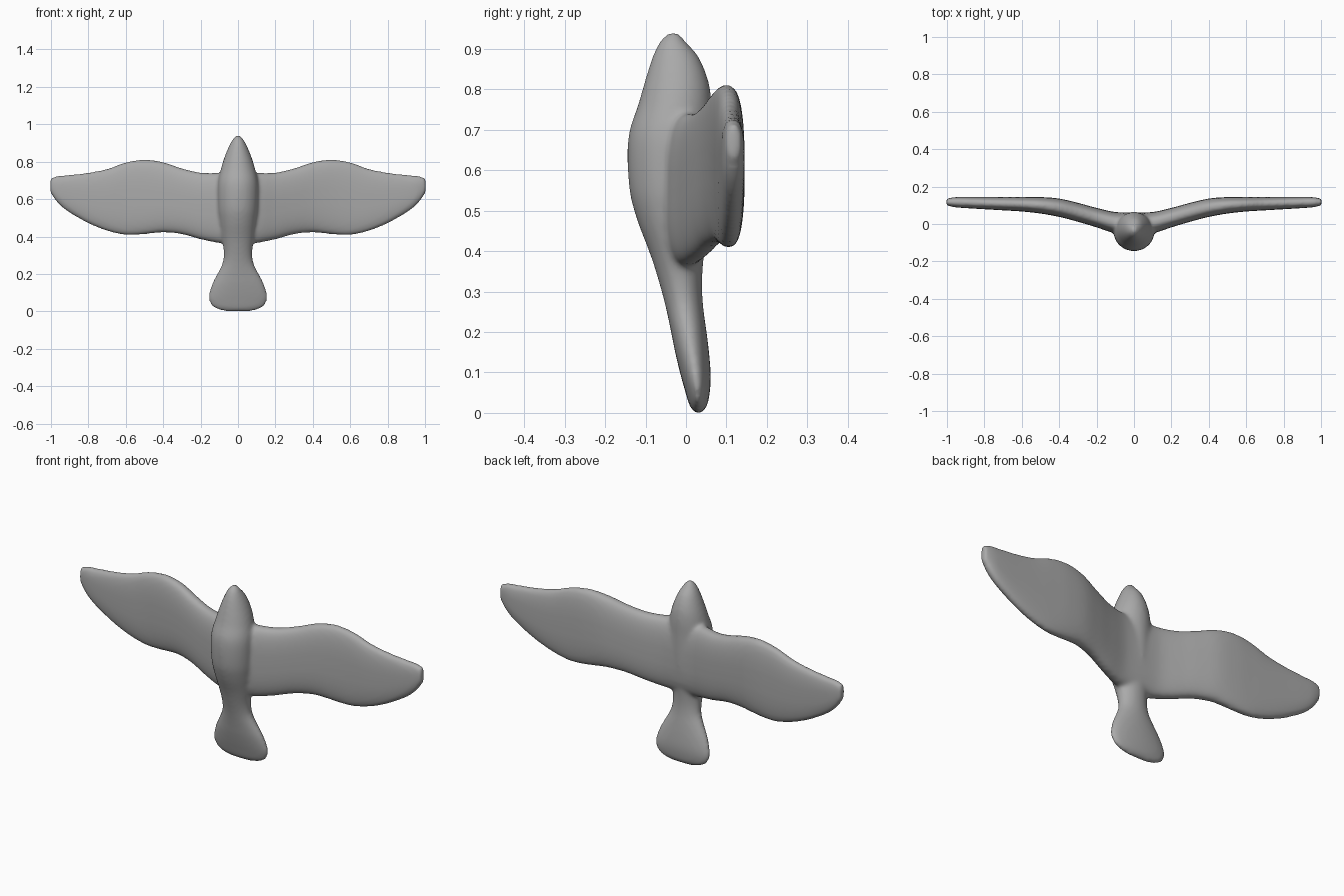
import bpy
import bmesh
from math import cos, sin, pi, copysign
from mathutils import Vector

default = bpy.data.objects.get("Cube")
if default:
    bpy.data.objects.remove(default, do_unlink=True)

SIDES = 32
STEPS = 5


def smooth_rows(rows):
    """Refine a table of stations with a Catmull-Rom spline."""
    rows = [Vector(r) for r in rows]
    result = []
    for i in range(len(rows) - 1):
        a, b = rows[max(i - 1, 0)], rows[i]
        c, d = rows[i + 1], rows[min(i + 2, len(rows) - 1)]
        for s in range(STEPS):
            t = s / STEPS
            m, n = (c - a) / 2, (d - b) / 2
            result.append(b + m * t + (3 * (c - b) - 2 * m - n) * t * t
                          + (2 * (b - c) + m + n) * t ** 3)
    return result + [rows[-1]]


def loft(bm, sections, place, power):
    """Skin superellipse sections (station, u low, u high, v low, v high)."""
    rings = []
    for station, u0, u1, v0, v1 in sections:
        ring = []
        for k in range(SIDES):
            c, s = cos(2 * pi * k / SIDES), sin(2 * pi * k / SIDES)
            u = (u0 + u1) / 2 + (u1 - u0) / 2 * copysign(abs(c) ** power, c)
            v = (v0 + v1) / 2 + (v1 - v0) / 2 * copysign(abs(s) ** power, s)
            ring.append(bm.verts.new(place(station, u, v)))
        rings.append(ring)
    for a, b in zip(rings, rings[1:]):
        for k in range(SIDES):
            n = (k + 1) % SIDES
            bm.faces.new((a[k], a[n], b[n], b[k]))
    bm.faces.new(rings[0])
    bm.faces.new(rings[-1])


# Body and tail stations: height, half width, front, back
body_rows = [
    (0, .07, .02, .04), (.02, .13, .008, .053), (.06, .157, -.004, .06),
    (.1, .155, -.015, .061), (.15, .138, -.027, .057), (.2, .112, -.037, .051),
    (.26, .083, -.05, .043), (.32, .077, -.066, .04), (.39, .086, -.088, .045),
    (.48, .1, -.122, .06), (.56, .108, -.141, .064), (.68, .108, -.143, .064),
    (.76, .092, -.119, .064), (.82, .074, -.102, .056), (.88, .05, -.083, .032),
    (.92, .028, -.064, -.002), (.942, .01, -.04, -.02),
]
# Wing stations: distance out, lower edge, upper edge, front, back
wing_rows = [
    (0, .36, .74, -.06, .062), (.1, .365, .74, -.05, .064),
    (.2, .385, .742, -.018, .086), (.3, .412, .765, .012, .113),
    (.4, .422, .798, .038, .136), (.5, .412, .812, .056, .144),
    (.6, .408, .797, .067, .145), (.7, .43, .762, .073, .145),
    (.8, .47, .742, .079, .145), (.9, .527, .73, .085, .145),
    (.96, .575, .725, .09, .143), (1.004, .635, .712, .1, .135),
]

bm = bmesh.new()
body = [(z, -w, w, f, b) for z, w, f, b in smooth_rows(body_rows)]
loft(bm, body, lambda z, x, y: (x, y, z), 1.0)
for side in (-1, 1):
    loft(bm, smooth_rows(wing_rows),
         lambda d, z, y, side=side: (side * d, y, z), 0.75)
bmesh.ops.recalc_face_normals(bm, faces=bm.faces)

mesh = bpy.data.meshes.new("bird")
bm.to_mesh(mesh)
bm.free()
bird = bpy.data.objects.new("bird", mesh)
bpy.context.collection.objects.link(bird)

# Fuse body, wings and tail into one soft clay-like skin
remesh = bird.modifiers.new("fuse", 'REMESH')
remesh.mode = 'VOXEL'
remesh.voxel_size = 0.009
remesh.use_smooth_shade = True
soften = bird.modifiers.new("soften", 'SMOOTH')
soften.factor = 0.5
soften.iterations = 10

# Plain grey clay
clay = bpy.data.materials.new("grey clay")
clay.use_nodes = True
colour = (0.4, 0.4, 0.4, 1)
clay.diffuse_color = colour
clay.node_tree.nodes["Principled BSDF"].inputs["Base Color"].default_value = colour
mesh.materials.append(clay)

bpy.context.view_layer.objects.active = bird
bird.select_set(True)
bpy.ops.object.shade_smooth()
